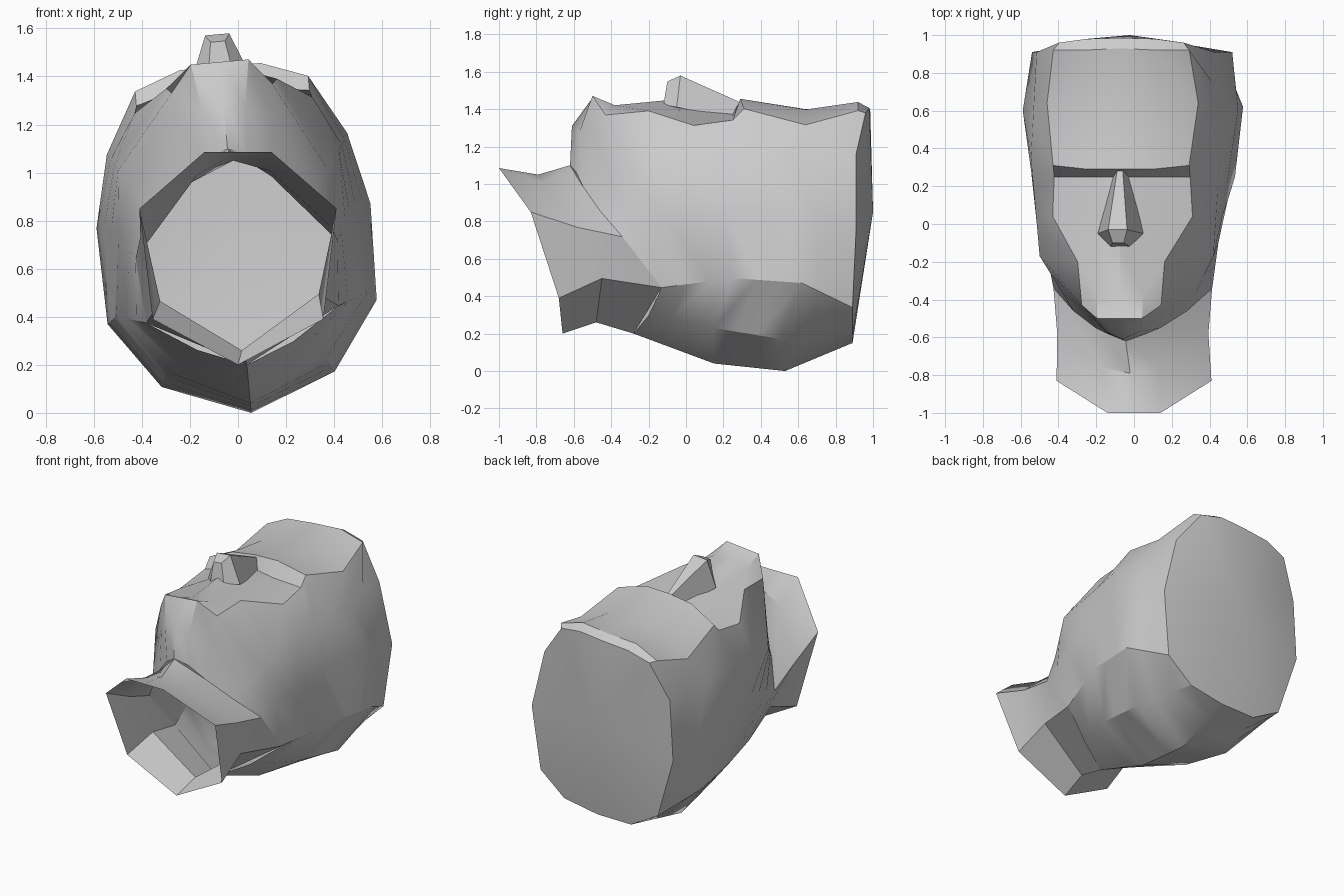
import bpy
import bmesh
import math

default_cube = bpy.data.objects.get("Cube")
if default_cube:
    bpy.data.objects.remove(default_cube, do_unlink=True)

stone = bpy.data.materials.new("stone grey")
stone.use_nodes = True
grey = (0.6, 0.6, 0.6, 1)
stone.diffuse_color = grey
stone.node_tree.nodes["Principled BSDF"].inputs["Base Color"].default_value = grey


def resample(rail, count):
    """Spread the knots of a rail evenly over the given number of rings."""
    points = []
    for ring in range(count):
        position = ring * (len(rail) - 1) / (count - 1)
        knot = min(int(position + 1e-6), len(rail) - 2)
        blend = position - knot
        points.append([a + (b - a) * blend for a, b in zip(rail[knot], rail[knot + 1])])
    return points


def place(point, side, roll):
    """Roll the upright half-width, length, height point with the tilted head."""
    across, along, height = point[0] * side, point[1], point[2]
    return (across + roll * (0.055 - 0.09 * height), along, height + roll * 0.09 * across)


def loft(name, rails, rolls, cap_point=None, cap_end=False):
    """Skin half-rails lengthwise, mirrored across the middle into closed rings."""
    count = len(rolls)
    sampled = [resample(rail, count) for rail in rails]
    mesh = bmesh.new()
    rings = []
    for index, roll in enumerate(rolls):
        half = [rail[index] for rail in sampled]
        ring = [place(point, 1, roll) for point in half]
        ring += [place(point, -1, roll) for point in reversed(half)]
        rings.append([mesh.verts.new(co) for co in ring])
    size = len(rings[0])
    for first, second in zip(rings, rings[1:]):
        for k in range(size):
            n = (k + 1) % size
            mesh.faces.new((first[k], first[n], second[n], second[k]))
    last = rings[-1]
    if cap_point:
        centre = mesh.verts.new(place(cap_point, 1, rolls[-1]))
        for k in range(size):
            mesh.faces.new((last[k], last[(k + 1) % size], centre))
    if cap_end:
        mesh.faces.new(last)
    bmesh.ops.remove_doubles(mesh, verts=mesh.verts[:], dist=0.0005)
    bmesh.ops.recalc_face_normals(mesh, faces=mesh.faces[:])
    data = bpy.data.meshes.new(name)
    mesh.to_mesh(data)
    mesh.free()
    data.materials.append(stone)
    part = bpy.data.objects.new(name, data)
    bpy.context.collection.objects.link(part)
    bpy.ops.object.select_all(action="DESELECT")
    part.select_set(True)
    bpy.context.view_layer.objects.active = part
    bpy.ops.object.shade_smooth_by_angle(angle=math.radians(30))
    return part


# Head rails run from the jaw to the crown: half-width, length, height
nape = [(0, -.28, .2), (0, .15, .04), (0, .53, 0), (0, .89, .15)]
skull_base = [(.2, -.2, .28), (.33, .15, .2), (.36, .5, .14), (.25, .89, .17)]
skull_ridge = [(.4, -.13, .41), (.52, .25, .45), (.56, .62, .42), (.44, .89, .3)]
skull_side = [(.42, -.34, .68), (.48, .02, .8), (.57, .6, .82), (.53, .91, .72)]
temple = [(.3, -.46, .83), (.46, -.17, 1.05), (.5, .35, 1.12), (.47, .91, 1.12)]
face_edge = [
    (.17, -.55, .97), (.19, -.47, 1.22), (.21, -.43, 1.35), (.23, -.2, 1.37), (.37, .04, 1.28),
    (.36, .25, 1.31), (.36, .31, 1.37), (.4, .64, 1.28), (.36, .92, 1.36), (.33, .96, 1.35),
]
face_inner = [
    (.08, -.59, 1.06), (.09, -.57, 1.27), (.12, -.5, 1.46), (.12, -.38, 1.41), (.13, 0, 1.38),
    (.15, .25, 1.34), (.17, .29, 1.44), (.2, .64, 1.38), (.2, .92, 1.42), (.18, .98, 1.39),
]
face_middle = [
    (0, -.62, 1.1), (0, -.61, 1.31), (0, -.5, 1.46), (0, -.39, 1.42), (0, -.08, 1.45),
    (0, .25, 1.38), (0, .29, 1.45), (0, .64, 1.4), (0, .93, 1.42), (0, .985, 1.39),
]
head_rails = [nape, skull_base, skull_ridge, skull_side, temple,
              face_edge, face_inner, face_middle]
loft("head", head_rails, [1] * len(face_middle), cap_point=(0, 1, .85))

# Open neck, upright at its cut end and turning into the tilted jaw
neck_back = [(0, -.66, .2), (0, -.48, .26), (0, -.28, .2)]
neck_corner = [(.355, -.68, .39), (.33, -.45, .48), (.4, -.13, .41)]
neck_side = [(.41, -.83, .85), (.4, -.58, .75), (.42, -.34, .68)]
throat_side = [(.14, -1, 1.085), (.15, -.76, 1.0), (.17, -.55, .97)]
throat = [(0, -1, 1.085), (0, -.79, 1.05), (0, -.62, 1.1)]
loft("neck", [neck_back, neck_corner, neck_side, throat_side, throat], [0, 0.5, 1])

# Wedge nose from the bridge to the tip
nostril = [(.04, .28, 1.34), (.12, -.05, 1.4), (.05, -.12, 1.42)]
nose_ridge = [(.015, .28, 1.44), (.05, -.03, 1.575), (.03, -.1, 1.545)]
loft("nose", [nostril, nose_ridge], [1, 1, 1], cap_end=True)
